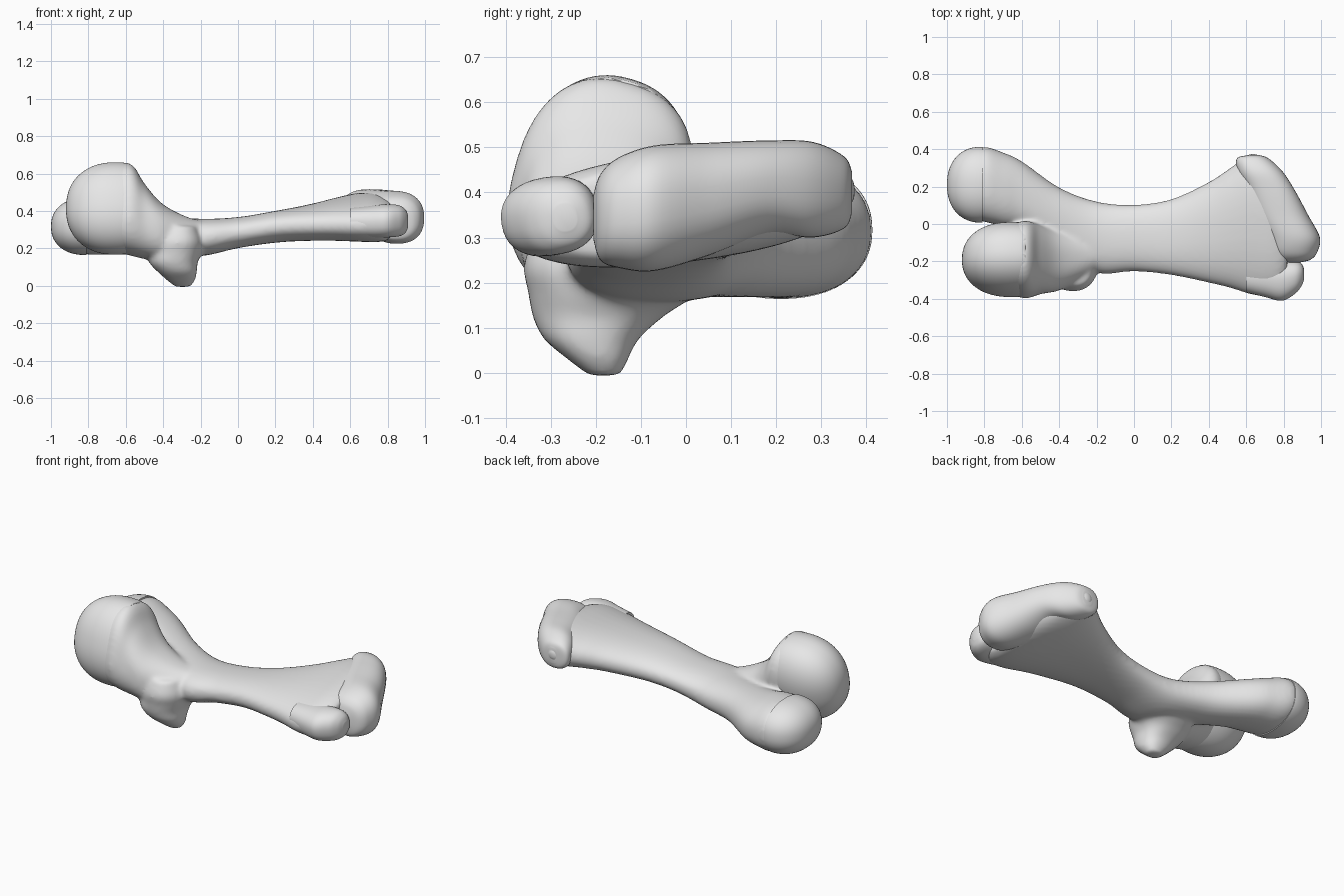
import bpy, bmesh, math
from mathutils import Matrix, Vector

cube = bpy.data.objects.get("Cube")
if cube:
    bpy.data.objects.remove(cube)

mat = bpy.data.materials.new("bone_grey")
mat.use_nodes = True
GREY = (0.8, 0.8, 0.8, 1)
mat.diffuse_color = GREY
mat.node_tree.nodes["Principled BSDF"].inputs["Base Color"].default_value = GREY


def spow(v, e):
    return math.copysign(abs(v) ** e, v)


def catmull(rows, steps=6):
    """Smooth list of section rows through the given ones."""
    out = []
    for i in range(len(rows) - 1):
        p0, p1 = rows[max(i - 1, 0)], rows[i]
        p2, p3 = rows[i + 1], rows[min(i + 2, len(rows) - 1)]
        for s in range(steps):
            t = s / steps
            out.append([0.5 * (2 * b + (c - a) * t + (2 * a - 5 * b + 4 * c - d) * t * t
                               + (3 * b - a - 3 * c + d) * t ** 3)
                        for a, b, c, d in zip(p0, p1, p2, p3)])
    out.append(list(rows[-1]))
    return out


def loft(bm, rows, axis="X", e=0.88, n=40):
    """Closed tube of rounded sections: x, y, z, half width, half height, tilt."""
    rings = []
    for x, y, z, a, b, tilt in catmull(rows):
        ring = []
        c, s = math.cos(math.radians(tilt)), math.sin(math.radians(tilt))
        for k in range(n):
            w = 2 * math.pi * k / n
            u, v = a * spow(math.cos(w), e), b * spow(math.sin(w), e)
            u, v = u * c - v * s, u * s + v * c
            offset = {"X": (0, u, v), "Y": (u, 0, v), "Z": (u, v, 0)}[axis]
            ring.append(bm.verts.new(Vector((x, y, z)) + Vector(offset)))
        rings.append(ring)
    for r0, r1 in zip(rings, rings[1:]):
        for k in range(n):
            bm.faces.new((r0[k], r0[(k + 1) % n], r1[(k + 1) % n], r1[k]))
    bm.faces.new(rings[0][::-1])
    bm.faces.new(rings[-1])


def finish(name, bm):
    bmesh.ops.recalc_face_normals(bm, faces=bm.faces)
    me = bpy.data.meshes.new(name)
    bm.to_mesh(me)
    bm.free()
    me.materials.append(mat)
    ob = bpy.data.objects.new(name, me)
    bpy.context.collection.objects.link(ob)
    bpy.ops.object.select_all(action="DESELECT")
    ob.select_set(True)
    bpy.context.view_layer.objects.active = ob
    bpy.ops.object.shade_smooth_by_angle(angle=math.radians(50))
    return ob


def cap(name, center, radii, cut, tilt=0, e=0.9):
    """Rounded knob, flattened at x = cut where it meets the shaft."""
    bm = bmesh.new()
    bmesh.ops.create_uvsphere(bm, u_segments=64, v_segments=40, radius=1)
    m = Matrix.Translation(center) @ Matrix.Rotation(math.radians(tilt), 4, "X")
    for v in bm.verts:
        v.co = m @ Vector([r * spow(c, e) for r, c in zip(radii, v.co)])
        v.co.x = min(v.co.x, cut)
    finish(name, bm)


# Shaft, arm, neck and lower process, fused into one body
bm = bmesh.new()
loft(bm, [  # arm, shaft and flared far end
    (-0.88, 0.21, 0.315, 0.175, 0.125, 0),
    (-0.80, 0.212, 0.315, 0.200, 0.148, 0),
    (-0.70, 0.185, 0.305, 0.197, 0.138, -3),
    (-0.60, 0.150, 0.292, 0.185, 0.124, -3),
    (-0.40, 0.03, 0.272, 0.165, 0.105, 0),
    (-0.20, -0.07, 0.258, 0.19, 0.100, 0),
    (0.00, -0.075, 0.284, 0.178, 0.083, 0),
    (0.20, -0.07, 0.315, 0.203, 0.085, 0),
    (0.40, -0.045, 0.340, 0.27, 0.097, 4),
    (0.52, -0.02, 0.355, 0.325, 0.108, 6),
    (0.63, 0.0, 0.365, 0.380, 0.118, 7),
    (0.72, -0.03, 0.365, 0.360, 0.122, 7),
    (0.78, -0.07, 0.360, 0.305, 0.115, 7),
    (0.82, -0.08, 0.360, 0.240, 0.095, 7)])
loft(bm, [  # neck below the ball
    (-0.65, -0.19, 0.412, 0.180, 0.230, -16),
    (-0.59, -0.19, 0.410, 0.196, 0.244, -16),
    (-0.55, -0.19, 0.392, 0.194, 0.236, -14),
    (-0.50, -0.19, 0.345, 0.182, 0.200, -10),
    (-0.40, -0.19, 0.285, 0.165, 0.150, 0),
    (-0.25, -0.16, 0.250, 0.120, 0.110, 0),
    (-0.10, -0.09, 0.270, 0.090, 0.065, 0)], e=0.83)
loft(bm, [  # lower process, running down to its tip
    (-0.32, -0.20, 0.32, 0.10, 0.13, 0),
    (-0.325, -0.195, 0.24, 0.135, 0.165, 0),
    (-0.335, -0.165, 0.18, 0.145, 0.185, 0),
    (-0.345, -0.195, 0.125, 0.130, 0.145, 0),
    (-0.325, -0.210, 0.075, 0.105, 0.105, 0),
    (-0.305, -0.195, 0.03, 0.075, 0.067, 0),
    (-0.295, -0.18, -0.006, 0.04, 0.035, 0)], axis="Z")
body = finish("shaft", bm)
mod = body.modifiers.new("fuse", "REMESH")
mod.mode = "VOXEL"
mod.voxel_size = 0.012
mod.use_smooth_shade = True
mod = body.modifiers.new("soften", "SMOOTH")
mod.factor = 0.5
mod.iterations = 10
for name in [m.name for m in body.modifiers if m.type in {"REMESH", "SMOOTH"}]:
    bpy.ops.object.modifier_apply(modifier=name)
bpy.ops.object.shade_smooth()

# Ball of the joint and the knob beside it
cap("joint_ball", (-0.655, -0.19, 0.413), (0.265, 0.192, 0.248), cut=-0.58, tilt=-16)
cap("side_knob", (-0.815, 0.21, 0.317), (0.185, 0.203, 0.153), cut=-0.81)

# Large slanted lobe across the far end
bm = bmesh.new()
loft(bm, [
    (0.64, 0.368, 0.400, 0.030, 0.045, 0),
    (0.635, 0.350, 0.400, 0.085, 0.080, 0),
    (0.675, 0.28, 0.406, 0.120, 0.106, 0),
    (0.73, 0.18, 0.411, 0.130, 0.104, 0),
    (0.785, 0.05, 0.385, 0.145, 0.125, 0),
    (0.845, -0.07, 0.365, 0.148, 0.139, 0),
    (0.850, -0.15, 0.355, 0.130, 0.122, 0),
    (0.850, -0.19, 0.345, 0.095, 0.095, 0),
    (0.850, -0.205, 0.345, 0.04, 0.05, 0)], axis="Y", e=0.85)
finish("large_lobe", bm)

# Small lobe beside it
bm = bmesh.new()
loft(bm, [
    (0.60, -0.28, 0.340, 0.085, 0.075, 6),
    (0.70, -0.29, 0.342, 0.100, 0.083, 8),
    (0.79, -0.302, 0.347, 0.108, 0.087, 10),
    (0.86, -0.285, 0.347, 0.088, 0.082, 10),
    (0.895, -0.272, 0.345, 0.060, 0.062, 10),
    (0.910, -0.268, 0.345, 0.025, 0.030, 10)])
finish("small_lobe", bm)
